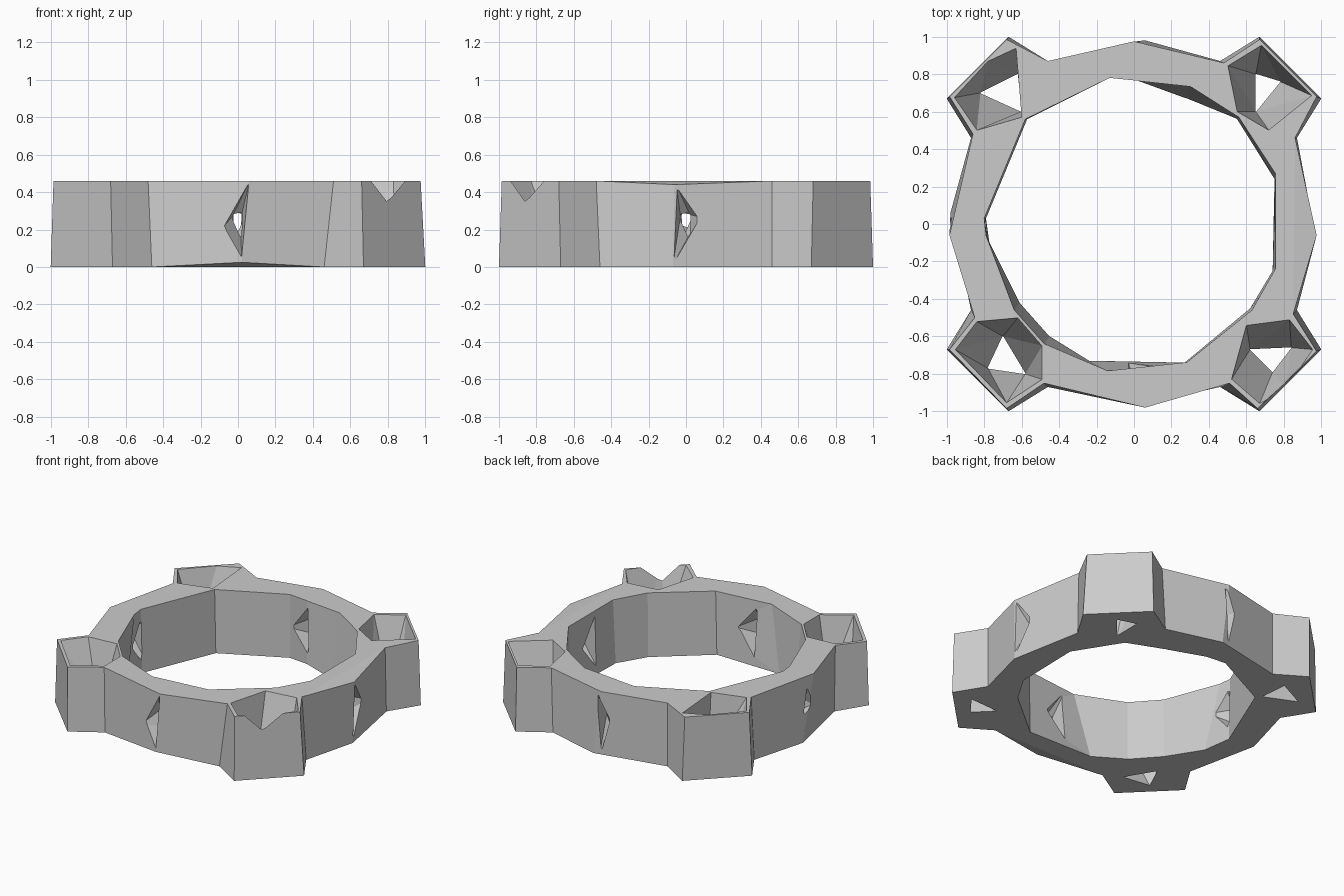
import bpy
import bmesh
from math import cos, sin, pi

old_cube = bpy.data.objects.get("Cube")
if old_cube:
    bpy.data.objects.remove(old_cube, do_unlink=True)

HEIGHT = 0.46

# One plain grey for the whole part
grey = bpy.data.materials.new("plain_grey")
grey.use_nodes = True
grey.diffuse_color = (0.6, 0.6, 0.6, 1)
shader = next(n for n in grey.node_tree.nodes if n.type == "BSDF_PRINCIPLED")
shader.inputs["Base Color"].default_value = grey.diffuse_color


def finish(bm, name):
    """Turn a bmesh into a linked object with outward normals."""
    bmesh.ops.recalc_face_normals(bm, faces=bm.faces[:])
    mesh = bpy.data.meshes.new(name)
    bm.to_mesh(mesh)
    bm.free()
    mesh.materials.append(grey)
    obj = bpy.data.objects.new(name, mesh)
    bpy.context.scene.collection.objects.link(obj)
    return obj


def loft(name, low, high, ear_step=0):
    """Join two matching outlines; every ear_step-th point gets its own cap triangle."""
    bm = bmesh.new()
    loops = [[bm.verts.new(p) for p in outline] for outline in (low, high)]
    count = len(low)
    for i in range(count):
        j = (i + 1) % count
        bm.faces.new((loops[0][i], loops[0][j], loops[1][j], loops[1][i]))
    for loop in loops:
        if ear_step:
            for i in range(0, count, ear_step):
                bm.faces.new((loop[i - 1], loop[i], loop[i + 1]))
            loop = [v for i, v in enumerate(loop) if i % ear_step]
        bm.faces.new(loop)
    return finish(bm, name)


def hull(name, points):
    """Convex cutter around a handful of points."""
    bm = bmesh.new()
    verts = [bm.verts.new(p) for p in points]
    result = bmesh.ops.convex_hull(bm, input=verts)
    spare = [g for g in result["geom_interior"] if isinstance(g, bmesh.types.BMVert)]
    bmesh.ops.delete(bm, geom=spare, context="VERTS")
    return finish(bm, name)


def cut(target, cutter):
    """Subtract the cutter for good, then drop it."""
    cutter.hide_render = True
    bpy.context.view_layer.objects.active = target
    mod = target.modifiers.new("cut", "BOOLEAN")
    mod.operation = "DIFFERENCE"
    mod.solver = "EXACT"
    mod.object = cutter
    bpy.ops.object.modifier_apply(modifier=mod.name)
    bpy.data.objects.remove(cutter, do_unlink=True)


def at_height(outline, z):
    return [(x, y, z) for x, y in outline]


def turn(x, y, quarter):
    a = quarter * pi / 2
    return x * cos(a) - y * sin(a), x * sin(a) + y * cos(a)


# Outer body: four bowed sides with a lug at each corner
side = [(.98, -.06), (.87, .46), (1, .67), (.67, 1), (.46, .87)]
base = at_height([turn(x, y, q) for q in range(4) for x, y in side], 0)
rim = at_height([
    (.975, -.06), (.86, .46), (.975, .68), (.67, .985), (.48, .86),
    (0, .975), (-.46, .87), (-.68, .985), (-.985, .68), (-.86, .48),
    (-.985, -.06), (-.85, -.5), (-.985, -.67), (-.68, -.985), (-.48, -.85),
    (.06, -.98), (.51, -.85), (.66, -.985), (.975, -.68), (.85, -.48)], HEIGHT)
base[0] = (.97, -.07, 0)
rim[0] = (.975, -.06, .44)
base[15] = (.02, -.97, .025)
ring = loft("ring_body", base, rim, ear_step=5)

# Central bore, a little uneven from bottom to top
bore_low = [(.75, .24), (.55, .56), (.28, .67), (.02, .765), (-.13, .78), (-.57, .56),
            (-.79, .03), (-.76, -.18), (-.61, -.42), (-.45, -.6), (-.24, -.73),
            (.27, -.74), (.62, -.45), (.74, -.25)]
bore_high = [(.755, .27), (.56, .57), (.3, .735), (.02, .765), (-.13, .78), (-.58, .56),
             (-.8, .03), (-.79, -.06), (-.64, -.46), (-.48, -.64), (-.14, -.785),
             (.28, -.74), (.63, -.46), (.755, -.24)]
cut(ring, loft("bore_cutter", at_height(bore_low, -.01), at_height(bore_high, HEIGHT + .01)))

# Funnel holes in the lugs: wide mouth above, small opening below
lug_holes = [
    ([(.5, .845), (.65, .87), (.68, .955), (.95, .685), (.72, .5), (.55, .6)],
     [(.65, .8), (.78, .76), (.65, .6)]),
    ([(-.96, .675), (-.78, .87), (-.63, .94), (-.6, .57), (-.84, .5)],
     [(-.82, .7), (-.62, .8), (-.6, .6)]),
    ([(-.955, -.67), (-.84, -.52), (-.62, -.5), (-.49, -.65), (-.49, -.83), (-.68, -.955)],
     [(-.78, -.77), (-.7, -.6), (-.58, -.8)]),
    ([(.6, -.54), (.83, -.51), (.955, -.67), (.81, -.885), (.67, -.96), (.52, -.83)],
     [(.62, -.67), (.84, -.66), (.74, -.79)]),
]
for mouth, floor in lug_holes:
    cut(ring, hull("lug_hole_cutter",
                   at_height(mouth, HEIGHT + .005) + at_height(floor, -.005)))

# Pinched windows through the middle of each side, as (along, height) triangles
windows = [
    [(-.05, .435), (.08, .265), (-.07, .01)],
    [(-.03, .45), (.07, .27), (0, .01)],
    [(0, .38), (.05, .24), (-.04, .2)],
    [(.06, .455), (-.09, .2), (.02, .03)],
]
throat = [(-.03, .27), (.02, .28), (.015, .17)]
inner_mouth = [(-.03, .43), (.12, .24), (-.03, .06)]


def triangle_at(tri, radius, quarter):
    return [(*turn(radius, t, quarter), z) for t, z in tri]


for quarter, window in enumerate(windows):
    for mouth, mouth_radius, throat_radius in ((window, .99, .86), (inner_mouth, .74, .88)):
        cut(ring, hull("window_cutter",
                       triangle_at(mouth, mouth_radius, quarter)
                       + triangle_at(throat, throat_radius, quarter)))

# Crisp flat faces
for poly in ring.data.polygons:
    poly.use_smooth = False
